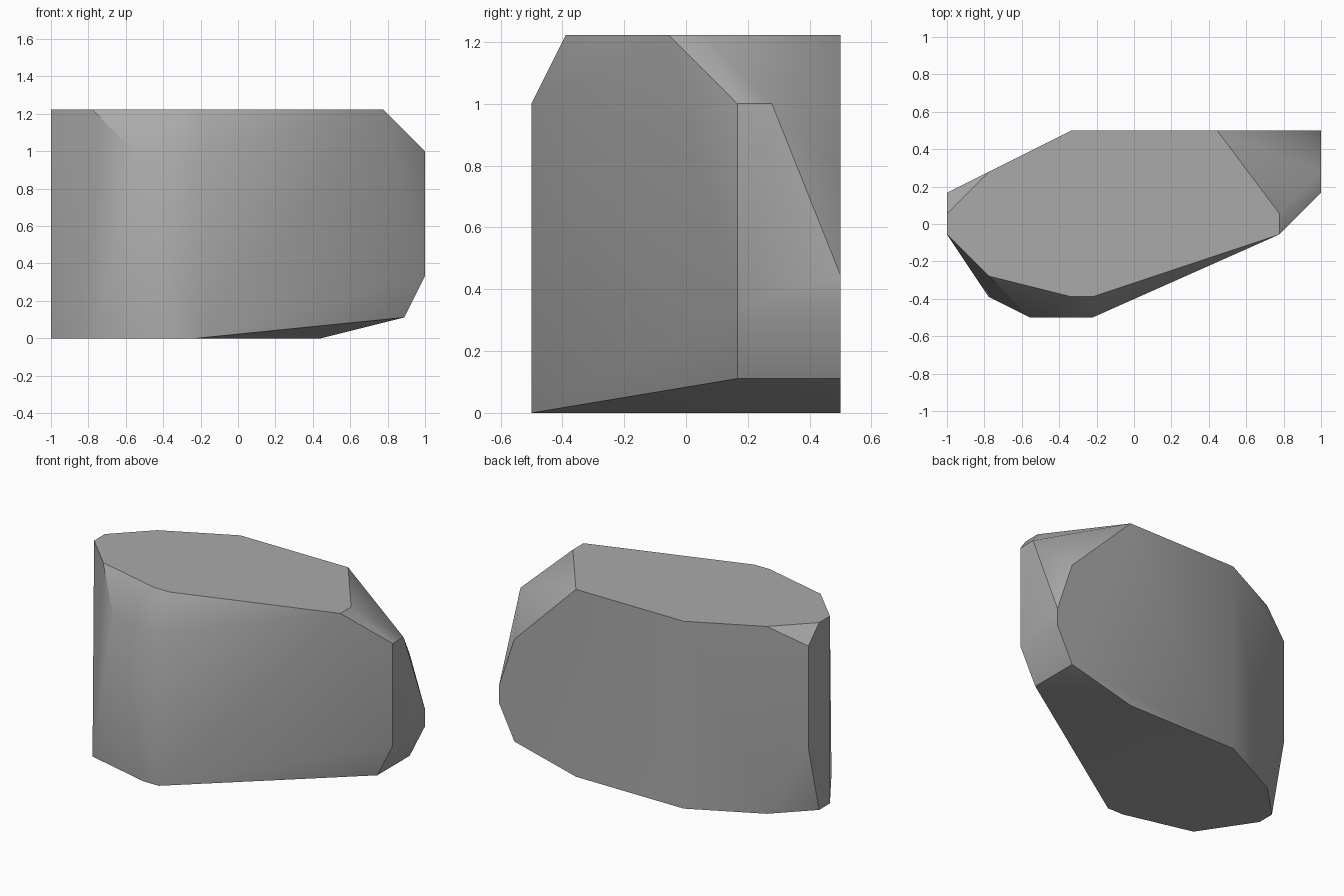
import bpy
import bmesh
import math
from mathutils import Vector

default_cube = bpy.data.objects.get("Cube")
if default_cube:
    bpy.data.objects.remove(default_cube, do_unlink=True)

# The rock is chiselled on a regular grid: nine steps make one unit
STEP = 1 / 9
HALF_DEPTH = 0.5


def make_material(name, color):
    material = bpy.data.materials.new(name)
    material.use_nodes = True
    material.diffuse_color = color
    material.node_tree.nodes["Principled BSDF"].inputs["Base Color"].default_value = color
    return material


def corner(x, y, z):
    return Vector((x * STEP, y * STEP - HALF_DEPTH, z * STEP))


# Flat top outline, in grid steps
top_outline = [(-9, 4), (-9, 5), (-7, 7), (-3, 9), (4, 9),
               (7, 5), (7, 4), (-2, 1), (-3, 1), (-7, 2)]

# Ground outline
base_outline = [(-9, 4), (-9, 5), (-7, 7), (-3, 9), (4, 9),
                (-2, 0), (-3, 0), (-7, 1)]

# Corners of the chipped sides between base and top
front_chips = [(-5, 0, 9), (-2, 0, 9)]
left_chips = [(9, 6, 9), (9, 7, 9), (9, 9, 4), (9, 9, 3), (9, 6, 3),
              (8, 9, 7), (8, 9, 1), (8, 6, 1)]
right_chips = [(-9, 6, 10), (-9, 6, 4)]

corners = [(x, y, 11) for x, y in top_outline]
corners += [(x, y, 0) for x, y in base_outline]
corners += front_chips + left_chips + right_chips

# Wrap the corners in one convex boulder and merge its flat facets
bm = bmesh.new()
for point in corners:
    bm.verts.new(corner(*point))
hull = bmesh.ops.convex_hull(bm, input=bm.verts)
loose = {item for item in hull["geom_interior"] + hull["geom_unused"]
         if isinstance(item, bmesh.types.BMVert)}
bmesh.ops.delete(bm, geom=list(loose), context="VERTS")
bmesh.ops.dissolve_limit(bm, angle_limit=math.radians(0.5),
                         verts=bm.verts, edges=bm.edges)
bmesh.ops.recalc_face_normals(bm, faces=bm.faces)

mesh = bpy.data.meshes.new("rock")
bm.to_mesh(mesh)
bm.free()
mesh.materials.append(make_material("stone_grey", (0.4, 0.4, 0.4, 1)))

rock = bpy.data.objects.new("rock", mesh)
bpy.context.collection.objects.link(rock)

# Soft shading across shallow facets, crisp elsewhere
bpy.ops.object.select_all(action="DESELECT")
rock.select_set(True)
bpy.context.view_layer.objects.active = rock
bpy.ops.object.shade_smooth_by_angle(angle=math.radians(30))
